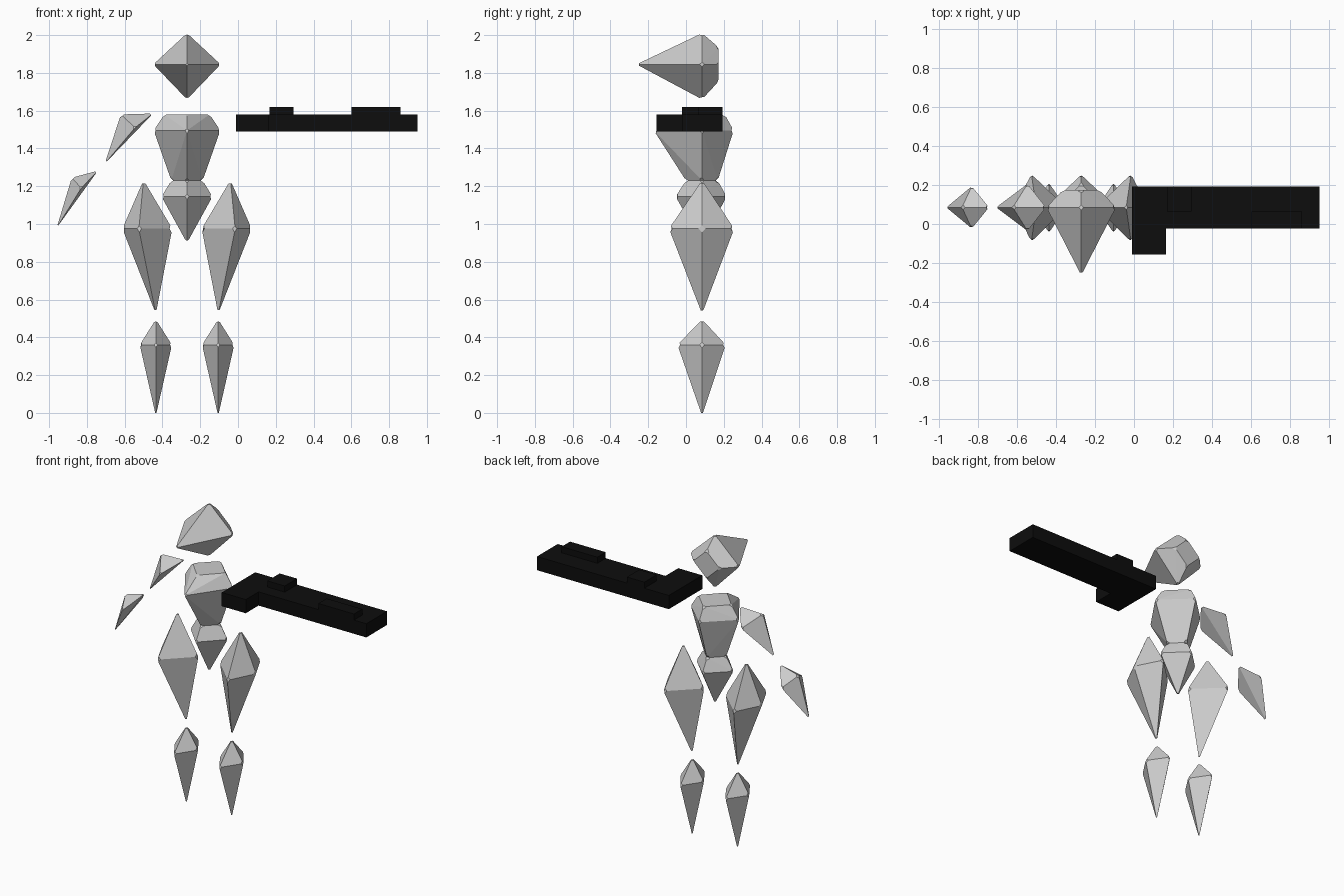
import bpy, bmesh, math

if "Cube" in bpy.data.objects:
    bpy.data.objects.remove(bpy.data.objects["Cube"])

CX, CY = -0.27, 0.085   # body axis


def shard(name, points, cut=0.016):
    """Faceted crystal: convex hull of a few points with clipped tips."""
    bm = bmesh.new()
    for p in points:
        bm.verts.new(p)
    bmesh.ops.convex_hull(bm, input=bm.verts[:])
    bmesh.ops.delete(bm, geom=[v for v in bm.verts if not v.link_faces], context='VERTS')
    bmesh.ops.dissolve_limit(bm, angle_limit=math.radians(1), verts=bm.verts[:], edges=bm.edges[:])
    bmesh.ops.bevel(bm, geom=bm.verts[:], offset=cut, segments=1, profile=0.5,
                    affect='VERTICES', clamp_overlap=True)
    bmesh.ops.recalc_face_normals(bm, faces=bm.faces[:])
    mesh = bpy.data.meshes.new(name)
    bm.to_mesh(mesh)
    bm.free()
    obj = bpy.data.objects.new(name, mesh)
    bpy.context.collection.objects.link(obj)
    return obj


def ring(x, z, rx, front, back, skew=0):
    """Four corners of a diamond cross-section."""
    return [(x - rx, CY, z), (x + rx, CY, z), (x + skew, front, z), (x + skew, back, z)]


# head: octahedron stretched forward, cut flat at the back
back_face = [(CX + dx, 0.173, 1.845 + dz)
             for dx, dz in ((0.095, 0), (-0.095, 0), (0, 0.09), (0, -0.09))]
shard("head", [(CX, -0.262, 1.845), (CX - 0.178, CY, 1.845), (CX + 0.178, CY, 1.845),
               (CX, CY, 2.01), (CX, CY, 1.66)] + back_face)

# chest and abdomen, meeting at the waist
shard("chest", ring(CX, 1.58, 0.12, -0.04, 0.205) + ring(CX, 1.495, 0.176, -0.17, 0.252)
      + ring(CX, 1.23, 0.083, 0.0, 0.168))
shard("abdomen", ring(CX, 1.23, 0.083, 0.0, 0.168) + ring(CX, 1.145, 0.135, -0.055, 0.215)
      + [(CX, CY, 0.90)])

# legs, one per side
for side, s in (("left", 1), ("right", -1)):
    tx, kx = CX + s * 0.21, CX + s * 0.165
    shard(side + "_thigh", ring(tx, 0.975, 0.132, -0.09, 0.255, s * 0.045)
          + [(CX + s * 0.23, CY, 1.232), (kx, CY, 0.525)], 0.02)
    shard(side + "_shin", ring(kx, 0.36, 0.085, -0.045, 0.21)
          + [(kx, CY, 0.495), (kx, CY, -0.015)])

# arm plates: kite with flat inner face and raised outer point
shard("upper_arm", [(-0.45, CY, 1.585), (-0.705, CY, 1.32), (-0.545, CY - 0.12, 1.51),
                    (-0.545, CY + 0.12, 1.51), (-0.62, CY, 1.58)])
shard("forearm", [(-0.742, CY, 1.282), (-0.96, CY, 0.98), (-0.83, CY - 0.108, 1.19),
                  (-0.83, CY + 0.108, 1.19), (-0.88, CY, 1.245)])

# blocky black weapon lying on its side
black = bpy.data.materials.new("black")
black.diffuse_color = (0.004, 0.004, 0.004, 1)
black.use_nodes = True
black.node_tree.nodes["Principled BSDF"].inputs["Base Color"].default_value = black.diffuse_color


def block(name, x, y, z):
    bpy.ops.mesh.primitive_cube_add(size=1, location=[sum(r) / 2 for r in (x, y, z)])
    obj = bpy.context.object
    obj.name = name
    obj.scale = [r[1] - r[0] for r in (x, y, z)]
    obj.data.materials.append(black)


block("barrel", (-0.01, 0.95), (-0.022, 0.193), (1.49, 1.58))
block("grip", (-0.01, 0.165), (-0.155, -0.022), (1.49, 1.58))
block("rear_raised_plate", (0.168, 0.295), (0.065, 0.193), (1.58, 1.62))
block("front_raised_plate", (0.60, 0.86), (-0.022, 0.065), (1.58, 1.62))
